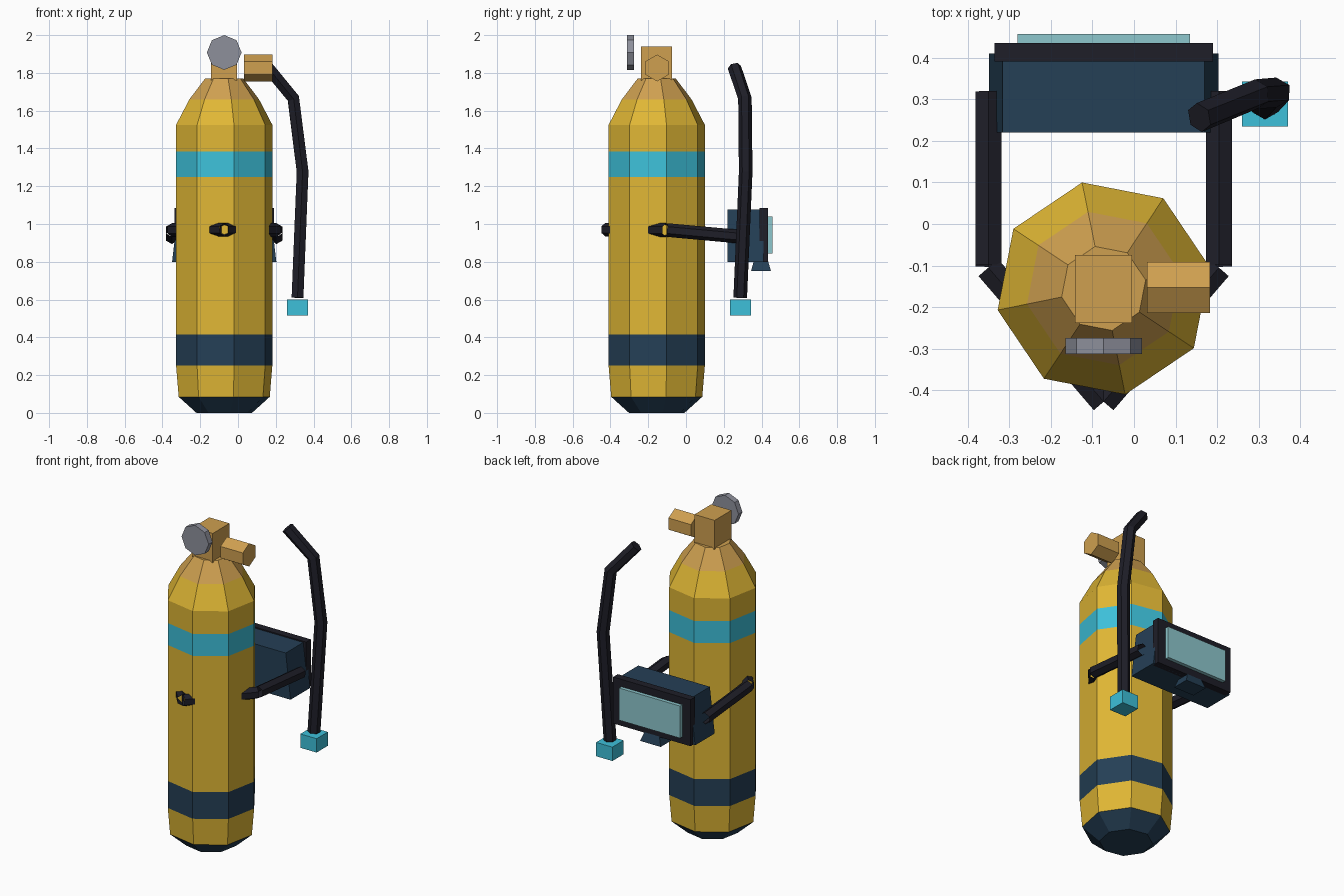
import bpy
import bmesh
from math import sin, cos, radians, tau
from mathutils import Vector

old = bpy.data.objects.get("Cube")
if old:
    bpy.data.objects.remove(old)


def material(name, r, g, b):
    m = bpy.data.materials.new(name)
    m.use_nodes = True
    m.diffuse_color = (r, g, b, 1)
    m.node_tree.nodes["Principled BSDF"].inputs["Base Color"].default_value = (r, g, b, 1)
    return m


YELLOW = material("tank yellow", 0.74, 0.47, 0.035)
NAVY = material("navy", 0.018, 0.05, 0.092)
CYAN = material("cyan", 0.047, 0.53, 0.70)
BRASS = material("brass", 0.62, 0.35, 0.08)
STEEL = material("steel grey", 0.27, 0.28, 0.33)
RUBBER = material("black rubber", 0.013, 0.013, 0.021)
GLASS = material("pale glass", 0.27, 0.57, 0.61)


def loft(name, rings, mats, bands=None, capped=True):
    """Skin a stack of equal-sized rings; bands gives the material slot of each step."""
    bm = bmesh.new()
    rows = [[bm.verts.new(p) for p in ring] for ring in rings]
    bands = bands or [0] * (len(rows) - 1)
    n = len(rows[0])
    for low, high, slot in zip(rows, rows[1:], bands):
        for i in range(n):
            j = (i + 1) % n
            bm.faces.new((low[i], low[j], high[j], high[i])).material_index = slot
    if capped:
        bm.faces.new(rows[0][::-1]).material_index = bands[0]
        bm.faces.new(rows[-1]).material_index = bands[-1]
    bmesh.ops.recalc_face_normals(bm, faces=bm.faces)
    mesh = bpy.data.meshes.new(name)
    bm.to_mesh(mesh)
    bm.free()
    for m in mats:
        mesh.materials.append(m)
    ob = bpy.data.objects.new(name, mesh)
    bpy.context.collection.objects.link(ob)
    return ob


def ring(center, u, v, r, sides, turn=0):
    """Regular polygon around center; its first corner lies along u."""
    steps = [radians(turn) + tau * i / sides for i in range(sides)]
    return [Vector(center) + r * (u * cos(a) + v * sin(a)) for a in steps]


def rect(cx, cy, z, hx, hy):
    return [(cx + sx * hx, cy + sy * hy, z)
            for sx, sy in ((-1, -1), (1, -1), (1, 1), (-1, 1))]


def box(name, x, y, z, mat):
    cx, cy, hx, hy = sum(x) / 2, sum(y) / 2, (x[1] - x[0]) / 2, (y[1] - y[0]) / 2
    return loft(name, [rect(cx, cy, h, hx, hy) for h in z], [mat])


def tube(name, path, r, ref, capped=True):
    """Six-sided tube with mitred bends along a path."""
    pts = [Vector(p) for p in path]
    dirs = [(b - a).normalized() for a, b in zip(pts, pts[1:])]
    rings = []
    for i, p in enumerate(pts):
        t = (dirs[max(i - 1, 0)] + dirs[min(i, len(dirs) - 1)]).normalized()
        v = t.cross(ref).normalized()
        rings.append(ring(p, v.cross(t), v, r, 6))
    return loft(name, rings, [RUBBER], capped=capped)


X, Y, Z = Vector((1, 0, 0)), Vector((0, 1, 0)), Vector((0, 0, 1))
CX, CY = -0.073, -0.155

# Tank: eight-sided profile with painted bands
profile = [(0.15, 0), (0.246, 0.085), (0.26, 0.25), (0.26, 0.415), (0.26, 1.25),
           (0.26, 1.385), (0.26, 1.525), (0.188, 1.66), (0.103, 1.77)]
loft("tank", [ring((CX, CY, z), X, Y, r, 8, 11.5) for r, z in profile],
     [YELLOW, NAVY, CYAN, BRASS], [1, 0, 1, 0, 2, 0, 0, 3])

# Valve, side outlet and pressure gauge
box("valve_block", (-0.142, -0.005), (-0.238, -0.075), (1.76, 1.94), BRASS)
loft("valve_outlet", [ring((x, -0.153, 1.826), Z, Y, 0.071, 6) for x in (0.031, 0.183)], [BRASS])
loft("pressure_gauge", [ring((CX, y, 1.908), Z, X, 0.092, 8) for y in (-0.312, -0.274)], [STEEL])

# Breathing hose and mouthpiece
tube("hose", [(0.157, 0.256, 1.83), (0.293, 0.312, 1.665),
              (0.342, 0.316, 1.277), (0.315, 0.287, 0.61)], 0.036, Y)
box("mouthpiece", (0.26, 0.37), (0.234, 0.343), (0.515, 0.6), CYAN)

# Display: tapered housing, frame, screen and foot
loft("display_housing", [rect(CX, 0.315, 0.80, 0.276, 0.095),
                         rect(CX, 0.315, 1.078, 0.243, 0.095)], [NAVY])
box("display_frame", (-0.335, 0.19), (0.39, 0.435), (0.80, 1.085), RUBBER)
box("display_screen", (-0.28, 0.135), (0.43, 0.457), (0.843, 1.04), GLASS)
loft("display_foot", [rect(CX, 0.397, 0.75, 0.07, 0.053),
                      rect(CX, 0.397, 0.81, 0.048, 0.036)], [NAVY])

# Straps: an arm on each side, meeting in front of the tank
for side, s in (("left", 1), ("right", -1)):
    x = CX + s * 0.277
    tube(side + "_strap_arm", [(x, 0.317, 0.93), (x, -0.1, 0.968)], 0.036, Z, False)
    tube(side + "_strap_front", [(x, -0.105, 0.968), (CX, -0.427, 0.97)], 0.036, Z, False)
